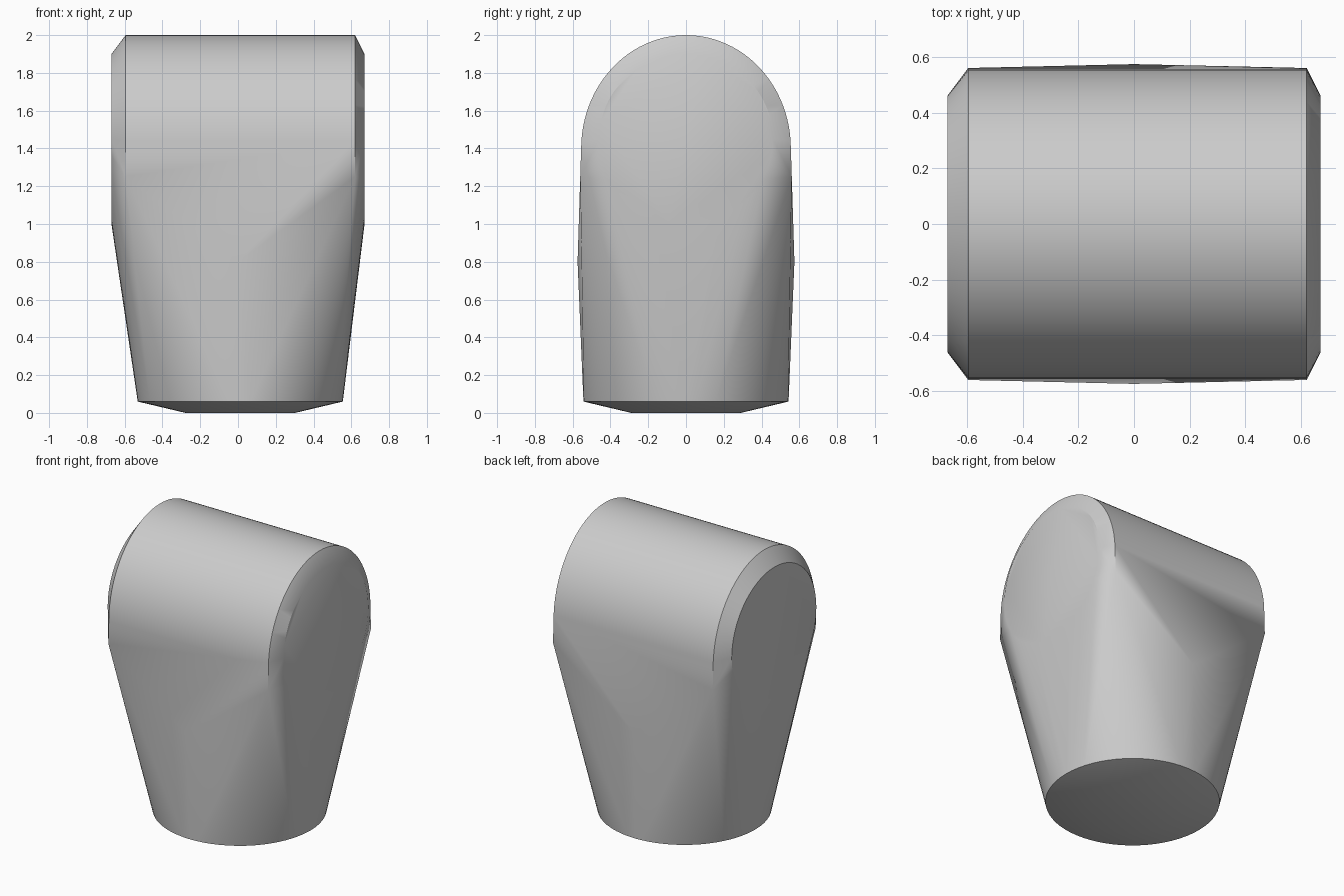
import bpy
import bmesh
from math import cos, sin, pi

cube = bpy.data.objects.get("Cube")
if cube:
    bpy.data.objects.remove(cube)

# Plain grey material
grey = bpy.data.materials.new("plain grey")
grey.use_nodes = True
colour = (0.6, 0.6, 0.6, 1)
grey.diffuse_color = colour
grey.node_tree.nodes["Principled BSDF"].inputs["Base Color"].default_value = colour


def arc(count, sweep):
    """Unit-circle points over a sweep starting at angle zero."""
    return [(cos(sweep * i / count), sin(sweep * i / count)) for i in range(count + 1)]


points = []

# Arched barrel rims, with short straight sides below them
for x in (-0.595, 0.62):
    points += [(x, 0.555 * c, 1.4 + 0.6 * s) for c, s in arc(48, pi)]
    points += [(x, side * 0.56, 1.25) for side in (-1, 1)]

# Flat oval end caps, inset to leave a chamfer
for x in (-0.67, 0.67):
    points += [(x, 0.46 * c, 1.45 + 0.45 * s) for c, s in arc(64, 2 * pi)[:-1]]

# Round foot with a shallow tapered underside
for radius, z in ((0.543, 0.06), (0.29, 0.0)):
    points += [(0.012 + radius * c, radius * s, z) for c, s in arc(64, 2 * pi)[:-1]]

# Slight swell in the middle of the front and back
points += [(0, side * 0.574, 0.8) for side in (-1, 1)]

# Skin the sections into one tapered solid
bm = bmesh.new()
for p in points:
    bm.verts.new(p)
hull = bmesh.ops.convex_hull(bm, input=bm.verts[:])
loose = [v for v in bm.verts if not v.link_faces]
bmesh.ops.delete(bm, geom=loose, context='VERTS')
bmesh.ops.dissolve_limit(bm, angle_limit=0.002, verts=bm.verts[:], edges=bm.edges[:])
bmesh.ops.recalc_face_normals(bm, faces=bm.faces[:])
mesh = bpy.data.meshes.new("tapered_body")
bm.to_mesh(mesh)
bm.free()
mesh.materials.append(grey)

body = bpy.data.objects.new("tapered_body", mesh)
bpy.context.collection.objects.link(body)
bpy.ops.object.select_all(action='DESELECT')
body.select_set(True)
bpy.context.view_layer.objects.active = body
bpy.ops.object.shade_smooth_by_angle(angle=pi / 6)
